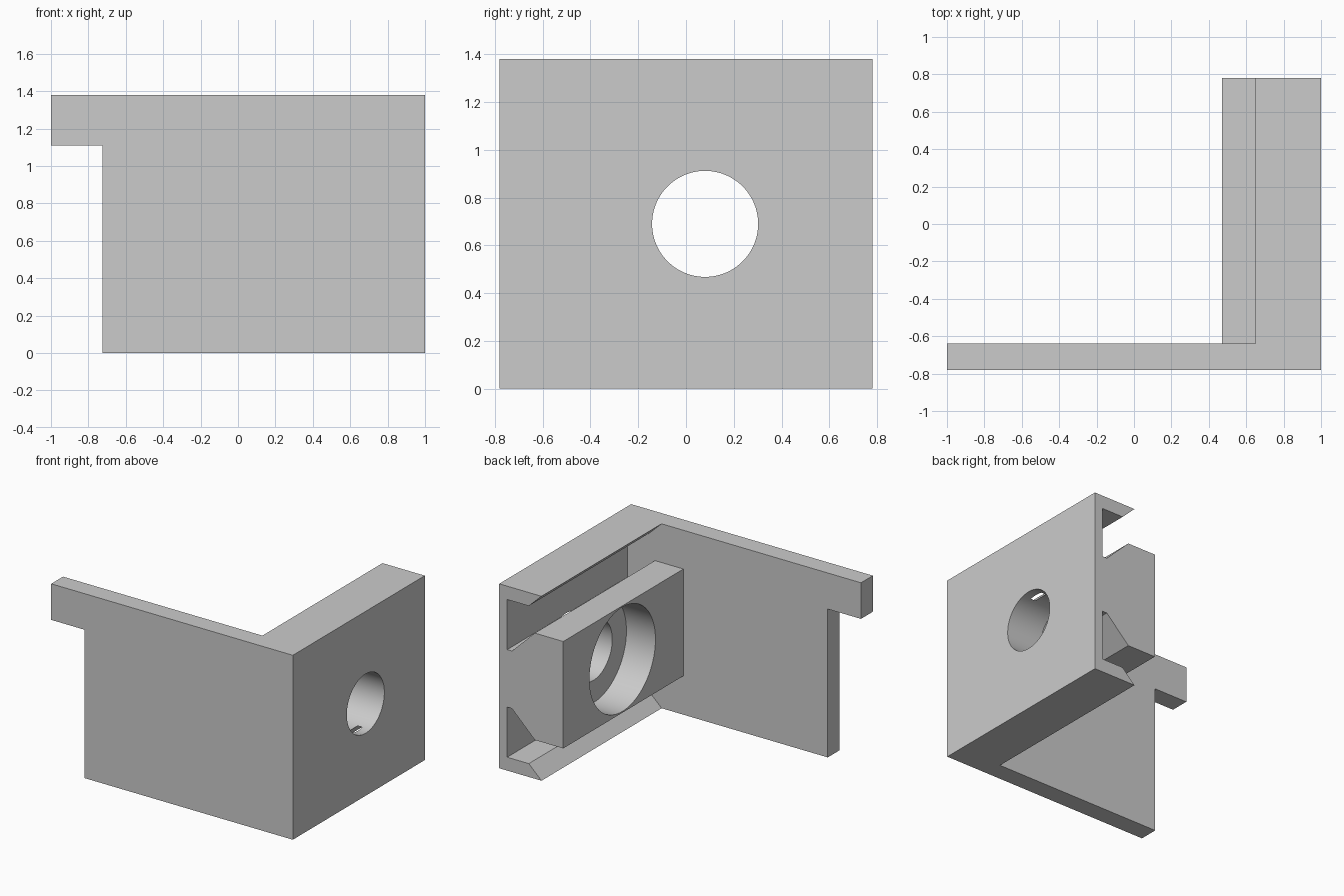
import bpy, bmesh, math
from mathutils import Matrix

cube = bpy.data.objects.get("Cube")
if cube:
    bpy.data.objects.remove(cube, do_unlink=True)

grey = bpy.data.materials.new("plain_grey")
grey.use_nodes = True
grey.diffuse_color = (0.6, 0.6, 0.6, 1)
grey.node_tree.nodes["Principled BSDF"].inputs["Base Color"].default_value = (0.6, 0.6, 0.6, 1)

HEIGHT = 1.38
MID = HEIGHT / 2


def add_object(name, bm):
    bmesh.ops.recalc_face_normals(bm, faces=bm.faces)
    mesh = bpy.data.meshes.new(name)
    bm.to_mesh(mesh)
    bm.free()
    mesh.materials.append(grey)
    obj = bpy.data.objects.new(name, mesh)
    bpy.context.collection.objects.link(obj)
    return obj


def extrude_profile(name, points, y0, y1):
    """Extrude an outline in x and z along y."""
    bm = bmesh.new()
    face = bm.faces.new([bm.verts.new((x, y0, z)) for x, z in points])
    new = bmesh.ops.extrude_face_region(bm, geom=[face])["geom"]
    verts = [v for v in new if isinstance(v, bmesh.types.BMVert)]
    bmesh.ops.translate(bm, verts=verts, vec=(0, y1 - y0, 0))
    return add_object(name, bm)


def bore(name, radius, x0, x1):
    """Cylinder along x on the hole axis."""
    bm = bmesh.new()
    place = Matrix.Translation(((x0 + x1) / 2, 0.08, MID)) @ Matrix.Rotation(math.pi / 2, 4, 'Y')
    bmesh.ops.create_cone(bm, cap_ends=True, segments=96, radius1=radius,
                          radius2=radius, depth=x1 - x0, matrix=place)
    obj = add_object(name, bm)
    obj.hide_render = True
    return obj


def combine(target, tool, operation):
    mod = target.modifiers.new(operation, 'BOOLEAN')
    mod.operation = operation
    mod.solver = 'EXACT'
    mod.object = tool
    bpy.context.view_layer.objects.active = target
    bpy.ops.object.modifier_apply(modifier=mod.name)
    bpy.data.objects.remove(tool, do_unlink=True)


# Side wall with dovetail lips and raised block: lower half mirrored upwards
lower = [(1, 0), (0.65, 0), (0.755, 0.1), (0.934, 0.1), (0.934, 0.475),
         (0.895, 0.475), (0.705, 0.29), (0.47, 0.29)]
upper = [(x, HEIGHT - z) for x, z in reversed(lower)]
bracket = extrude_profile("bracket", lower + upper, -0.70, 0.78)

# Front plate with its projecting tab
plate = extrude_profile("front_plate", [(1, 0), (1, HEIGHT), (-1, HEIGHT), (-1, 1.11),
                                        (-0.725, 1.11), (-0.725, 0)], -0.78, -0.64)
combine(bracket, plate, 'UNION')

# Through hole and counterbore
combine(bracket, bore("hole_cutter", 0.222, 0.3, 1.2), 'DIFFERENCE')
combine(bracket, bore("counterbore_cutter", 0.39, 0.3, 0.71), 'DIFFERENCE')

bpy.ops.object.select_all(action='DESELECT')
bracket.select_set(True)
bpy.context.view_layer.objects.active = bracket
bpy.ops.object.shade_smooth_by_angle(angle=math.radians(30))
